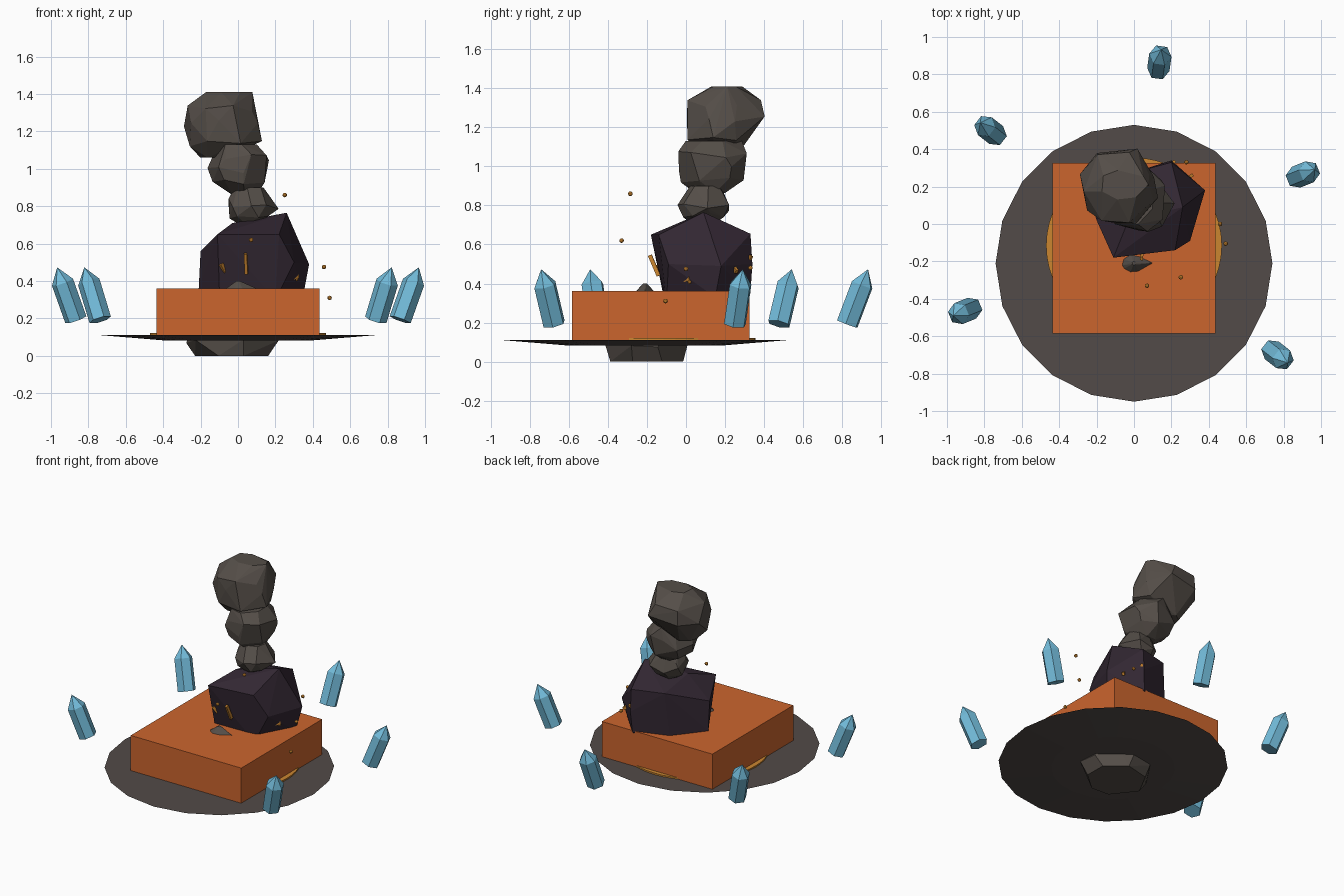
import bpy, bmesh, math, random
from mathutils import Vector, Matrix

cube = bpy.data.objects.get("Cube")
if cube:
    bpy.data.objects.remove(cube, do_unlink=True)
random.seed(4)


def material(name, r, g, b):
    m = bpy.data.materials.new(name)
    m.use_nodes = True
    m.diffuse_color = (r, g, b, 1)
    bsdf = m.node_tree.nodes["Principled BSDF"]
    bsdf.inputs["Base Color"].default_value = (r, g, b, 1)
    bsdf.inputs["Roughness"].default_value = 0.9
    return m


STONE = material("grey brown stone", 0.09, 0.076, 0.065)
SLATE = material("slate disc", 0.085, 0.07, 0.065)
BOULDER = material("dark purple rock", 0.032, 0.02, 0.032)
CLAY = material("burnt orange", 0.6, 0.13, 0.027)
AMBER = material("amber", 0.6, 0.24, 0.03)
CRYSTAL = material("ice blue", 0.17, 0.5, 0.7)


def finish(bm, name, mat):
    bmesh.ops.recalc_face_normals(bm, faces=bm.faces[:])
    mesh = bpy.data.meshes.new(name)
    bm.to_mesh(mesh)
    bm.free()
    mesh.materials.append(mat)
    obj = bpy.data.objects.new(name, mesh)
    bpy.context.collection.objects.link(obj)
    return obj


def hull(name, points, mat):
    bm = bmesh.new()
    for p in points:
        bm.verts.new(p)
    res = bmesh.ops.convex_hull(bm, input=bm.verts[:])
    loose = {v for v in res["geom_interior"] + res["geom_unused"]
             if isinstance(v, bmesh.types.BMVert)}
    bmesh.ops.delete(bm, geom=list(loose), context="VERTS")
    bmesh.ops.dissolve_limit(bm, angle_limit=math.radians(5),
                             verts=bm.verts[:], edges=bm.edges[:])
    return finish(bm, name, mat)


def stone(name, rings):
    """Faceted stone from rough rings: (z, centre x, centre y, radius x, radius y)."""
    points = []
    for i, (z, cx, cy, rx, ry) in enumerate(rings):
        inner = 0 < i < len(rings) - 1
        turn = random.uniform(0, math.tau)
        for k in range(7):
            a = turn + math.tau * k / 7 + random.uniform(-0.2, 0.2)
            s = random.uniform(0.97, 1.06)
            dz = random.uniform(-0.02, 0.02) if inner else 0
            points.append((cx + s * rx * math.cos(a), cy + s * ry * math.sin(a), z + dz))
    return hull(name, points, STONE)


def cone(name, r1, r2, z1, z2, y, sides, mat):
    bm = bmesh.new()
    bmesh.ops.create_cone(bm, cap_ends=True, segments=sides, radius1=r1, radius2=r2,
                          depth=z2 - z1, matrix=Matrix.Translation((0, y, (z1 + z2) / 2)))
    return finish(bm, name, mat)


# Shallow dish and the thin amber disc on it
cone("platform_dish", 0.4, 0.74, 0.083, 0.111, -0.21, 20, SLATE)
cone("amber_disc", 0.47, 0.47, 0.111, 0.121, -0.115, 48, AMBER)

# Square block
bm = bmesh.new()
bmesh.ops.create_cube(bm, size=1, matrix=Matrix.Translation((0, -0.13, 0.236))
                      @ Matrix.Diagonal((0.87, 0.91, 0.25, 1)))
finish(bm, "block", CLAY)

# Foot stone, running up through the block
stone("foot_stone", [(0, -0.02, -0.2, 0.2, 0.19), (0.07, -0.03, -0.21, 0.25, 0.21),
                     (0.2, -0.03, -0.21, 0.23, 0.2), (0.34, 0.01, -0.21, 0.09, 0.06),
                     (0.4, 0, -0.21, 0.01, 0.01)])

# Large dark boulder
hull("boulder", [
    (-0.11, -0.18, 0.65), (0.22, -0.14, 0.65), (-0.03, 0.02, 0.71), (0.26, 0.09, 0.765),
    (0.2, 0.33, 0.655), (-0.02, 0.27, 0.66), (-0.2, 0.02, 0.56), (-0.21, 0.05, 0.36),
    (0.38, 0.18, 0.49), (0.3, -0.09, 0.5), (0.2, 0.34, 0.5), (-0.1, -0.12, 0.36),
    (0.2, -0.1, 0.3), (0.35, 0.15, 0.33), (0.19, 0.33, 0.35), (-0.05, 0.25, 0.35),
    (0.08, 0.1, 0.2)], BOULDER)

# Balanced stones
stone("small_stone", [(0.7, 0.05, 0.09, 0.04, 0.05), (0.75, 0.07, 0.09, 0.11, 0.11),
                      (0.79, 0.075, 0.095, 0.135, 0.135), (0.85, 0.06, 0.1, 0.11, 0.1),
                      (0.9, 0.06, 0.1, 0.08, 0.08)])
stone("middle_stone", [(0.865, 0.03, 0.13, 0.07, 0.08), (0.93, 0.01, 0.14, 0.14, 0.16),
                       (0.99, 0, 0.14, 0.165, 0.17), (1.06, 0.03, 0.135, 0.145, 0.18),
                       (1.13, 0, 0.14, 0.11, 0.14)])
stone("top_stone", [(1.06, -0.13, 0.18, 0.07, 0.08), (1.14, -0.07, 0.16, 0.19, 0.16),
                    (1.24, -0.085, 0.21, 0.2, 0.21), (1.32, -0.085, 0.2, 0.18, 0.2),
                    (1.41, -0.055, 0.21, 0.13, 0.08)])

# Ring of crystals leaning outward, open at the front
for i in range(5):
    a = math.radians(-38 + 60 * i)
    bm = bmesh.new()
    base = bmesh.ops.create_circle(bm, segments=6, radius=0.06, cap_ends=True)["verts"]
    top = [bm.verts.new(v.co + Vector((0, 0, 0.215))) for v in base]
    tip = bm.verts.new((0, 0, 0.3))
    for k in range(6):
        n = (k + 1) % 6
        bm.faces.new((base[k], base[n], top[n], top[k]))
        bm.faces.new((top[k], top[n], tip))
    foot = Vector((0.935 * math.cos(a), -0.1 + 0.935 * math.sin(a), 0.193))
    bm.transform(Matrix.Translation(foot) @ Matrix.Rotation(a, 4, "Z")
                 @ Matrix.Rotation(math.radians(21), 4, "Y"))
    finish(bm, f"crystal_{i + 1}", CRYSTAL)

# Floating embers
for i, p in enumerate([(0.25, -0.285, 0.86), (0.07, -0.33, 0.62), (0.46, 0, 0.475),
                       (0.49, -0.105, 0.31), (0.31, 0.02, 0.41), (0.28, 0.33, 0.48)]):
    bm = bmesh.new()
    bmesh.ops.create_icosphere(bm, subdivisions=2, radius=0.012,
                               matrix=Matrix.Translation(p))
    finish(bm, f"ember_{i + 1}", AMBER)

# Amber slivers stuck in the boulder
for i, (a, b) in enumerate([((0.04, -0.185, 0.545), (0.045, -0.14, 0.44)),
                            ((-0.09, -0.15, 0.49), (-0.07, -0.13, 0.45)),
                            ((0.28, -0.02, 0.415), (0.32, 0.02, 0.425)),
                            ((0.17, 0.28, 0.57), (0.215, 0.335, 0.53)),
                            ((0.28, 0.24, 0.49), (0.31, 0.26, 0.46))]):
    a, b = Vector(a), Vector(b)
    bm = bmesh.new()
    bmesh.ops.create_cube(bm, size=1, matrix=Matrix.Translation((a + b) / 2)
                          @ (b - a).to_track_quat("Z", "Y").to_matrix().to_4x4()
                          @ Matrix.Diagonal((0.016, 0.02, (b - a).length, 1)))
    finish(bm, f"sliver_{i + 1}", AMBER)
